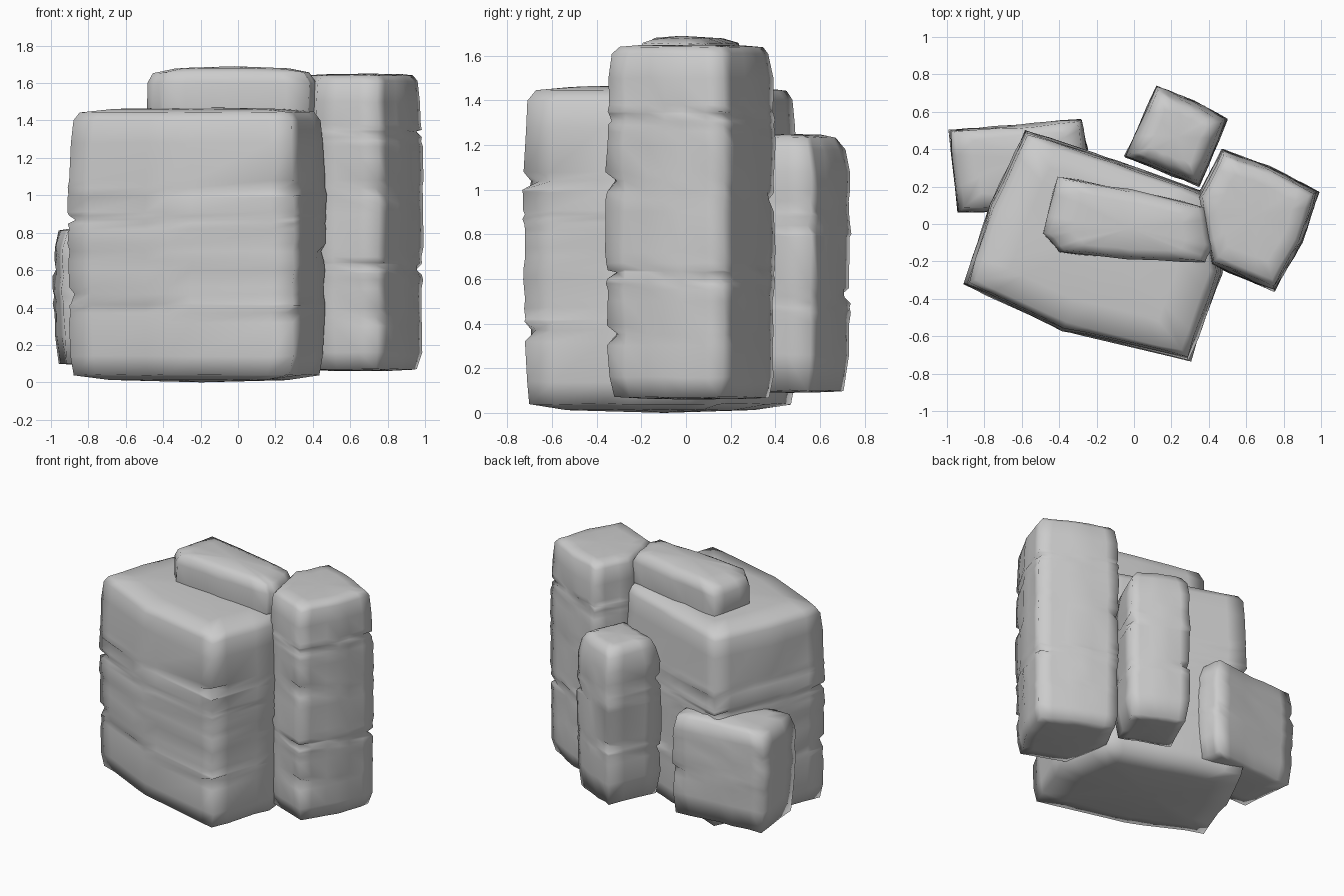
import bpy, bmesh, random
from mathutils import Vector

if "Cube" in bpy.data.objects:
    bpy.data.objects.remove(bpy.data.objects["Cube"])

random.seed(4)


def interp(rings, z):
    for (z0, s0), (z1, s1) in zip(rings, rings[1:]):
        if z0 <= z <= z1:
            return s0 + (s1 - s0) * (z - z0) / (z1 - z0)
    return rings[-1][1]


def rock(name, outline, rings, bottom, top, chips=(), jitter=0.006):
    """Loft an outline through (z, scale) rings; chips = (corner, z, depth)."""
    corners = [Vector(p) for p in outline]
    n = len(corners)
    mid = sum(corners, Vector((0, 0))) / n
    # each corner gets a close neighbour on both sides for soft edges
    pts, home = [], []
    for i, c in enumerate(corners):
        nxt = corners[(i + 1) % n]
        t = min(0.3, 0.13 / (nxt - c).length)
        pts += [c, c.lerp(nxt, t), c.lerp(nxt, 1 - t)]
        home += [i, None, None]
    zs = {z for z, s in rings}
    for _, z, _ in chips:
        zs |= {round(z - 0.05, 3), z, round(z + 0.04, 3)}
    levels = [(z, interp(rings, z)) for z in sorted(zs)]
    z0, s0 = rings[0]
    z1, s1 = rings[-1]
    levels = ([((z0 + 2 * bottom) / 3, s0 * 0.72)] + levels
              + [((z1 + 2 * top) / 3, s1 * 0.72)])

    bm = bmesh.new()
    loops = []
    for z, s in levels:
        loop = []
        for p, h in zip(pts, home):
            q = mid + (p - mid) * s
            for c, cz, d in chips:
                if h == c and abs(z - cz) < 1e-4:
                    q += (mid - q).normalized() * d
            j = [random.uniform(-jitter, jitter) for _ in range(3)]
            loop.append(bm.verts.new((q.x + j[0], q.y + j[1], z + j[2] * 0.5)))
        loops.append(loop)
    m = len(pts)
    for a, b in zip(loops, loops[1:]):
        for i in range(m):
            k = (i + 1) % m
            bm.faces.new((a[i], a[k], b[k], b[i]))
    # caps
    for loop, z in ((loops[0], bottom), (loops[-1], top)):
        c = bm.verts.new((mid.x, mid.y, z))
        for i in range(m):
            bm.faces.new((loop[i], loop[(i + 1) % m], c))
    bmesh.ops.recalc_face_normals(bm, faces=bm.faces)
    for f in bm.faces:
        f.smooth = True
    me = bpy.data.meshes.new(name)
    bm.to_mesh(me)
    bm.free()
    ob = bpy.data.objects.new(name, me)
    bpy.context.collection.objects.link(ob)
    return ob


# Large central boulder
rock("main_boulder",
     [(-0.91, -0.32), (-0.38, -0.57), (0.30, -0.73), (0.47, -0.26),
      (0.40, 0.16), (-0.1, 0.34), (-0.58, 0.50), (-0.77, 0.10)],
     [(0.04, 0.95), (0.14, 0.98), (0.6, 0.99), (1.0, 1.0), (1.28, 0.98),
      (1.40, 0.965), (1.445, 0.91)], 0.0, 1.47,
     [(0, 0.47, 0.03), (0, 0.87, 0.04), (2, 0.37, 0.06), (2, 1.04, 0.09),
      (6, 0.85, 0.07), (3, 0.7, 0.02)])

# Tall column on the right
rock("right_column",
     [(0.34, 0.15), (0.47, 0.40), (0.72, 0.31), (0.99, 0.17), (0.90, -0.10),
      (0.75, -0.36), (0.41, -0.22)],
     [(0.07, 0.91), (0.16, 0.97), (0.5, 0.98), (0.72, 0.99), (1.2, 0.99),
      (1.5, 0.965), (1.61, 0.92), (1.64, 0.85)], 0.06, 1.65,
     [(5, 0.35, 0.05), (5, 0.63, 0.05), (5, 1.04, 0.05), (5, 1.31, 0.02),
      (3, 0.60, 0.04), (3, 1.34, 0.03), (1, 0.95, 0.04)])

# Medium column at the back
rock("back_column",
     [(-0.05, 0.36), (0.12, 0.74), (0.32, 0.66), (0.50, 0.56), (0.35, 0.20),
      (0.15, 0.28)],
     [(0.10, 0.88), (0.26, 0.98), (0.8, 0.99), (1.08, 0.97), (1.18, 0.89),
      (1.235, 0.75)], 0.09, 1.25,
     [(1, 0.52, 0.05), (3, 0.84, 0.04), (0, 0.95, 0.04), (0, 0.45, 0.03)])

# Low block at the back left
rock("low_block",
     [(-0.99, 0.50), (-0.64, 0.53), (-0.28, 0.56), (-0.25, 0.40),
      (-0.36, 0.08), (-0.94, 0.06)],
     [(0.10, 0.92), (0.25, 0.97), (0.5, 1.0), (0.72, 0.985), (0.81, 0.92)],
     0.09, 0.84, [(2, 0.42, 0.04), (0, 0.62, 0.02)])

# Flat slab resting on top
rock("top_slab",
     [(-0.41, 0.26), (-0.02, 0.185), (0.38, 0.09), (0.42, -0.12),
      (0.38, -0.21), (-0.02, -0.19), (-0.40, -0.15), (-0.49, -0.05)],
     [(1.40, 0.95), (1.46, 0.99), (1.60, 0.99), (1.655, 0.92)],
     1.39, 1.69)
